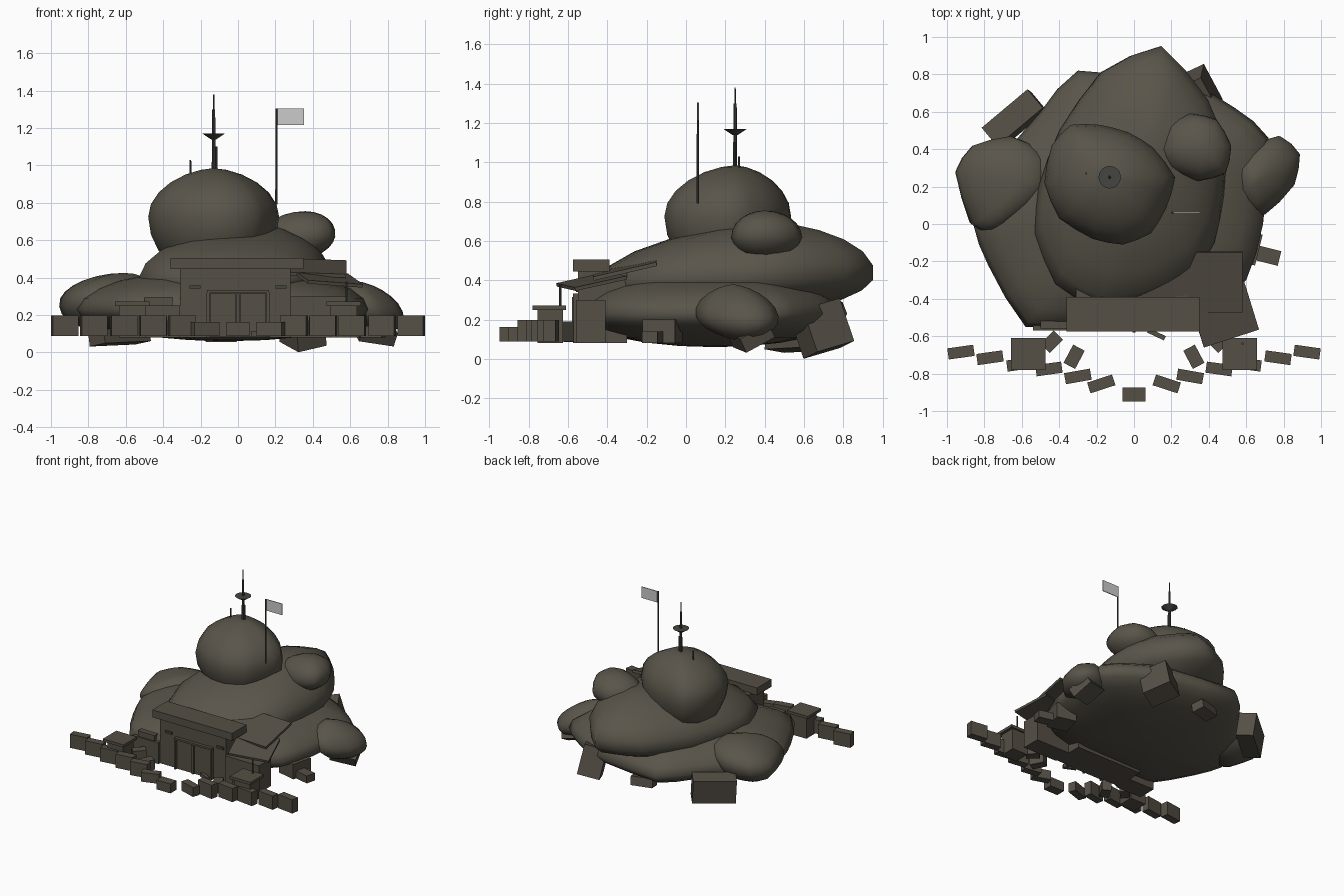
import bpy
import bmesh
from math import radians, sin, cos
from mathutils import Vector, Euler

default_cube = bpy.data.objects.get("Cube")
if default_cube:
    bpy.data.objects.remove(default_cube, do_unlink=True)


def make_material(name, red, green, blue):
    material = bpy.data.materials.new(name)
    material.use_nodes = True
    colour = (red, green, blue, 1)
    material.diffuse_color = colour
    material.node_tree.nodes["Principled BSDF"].inputs["Base Color"].default_value = colour
    return material


ROCK = make_material("brown grey rock", 0.1, 0.09, 0.068)
TIMBER = make_material("dark brown timber", 0.09, 0.078, 0.06)
METAL = make_material("dark metal", 0.06, 0.06, 0.053)
CLOTH = make_material("pale grey cloth", 0.6, 0.6, 0.6)


def finish(name, bm, material, smooth=False):
    """Turn a bmesh into a named, coloured object."""
    bmesh.ops.recalc_face_normals(bm, faces=bm.faces)
    for face in bm.faces:
        face.smooth = smooth
    mesh = bpy.data.meshes.new(name)
    bm.to_mesh(mesh)
    bm.free()
    mesh.materials.append(material)
    obj = bpy.data.objects.new(name, mesh)
    bpy.context.scene.collection.objects.link(obj)
    return obj


def box(name, centre, size, turn=(0, 0, 0), material=TIMBER):
    """Box by centre, full size and rotation in degrees."""
    bm = bmesh.new()
    bmesh.ops.create_cube(bm, size=1)
    bmesh.ops.scale(bm, vec=size, verts=bm.verts)
    obj = finish(name, bm, material)
    obj.location = centre
    obj.rotation_euler = Euler([radians(angle) for angle in turn])
    return obj


def span(name, x_range, y_range, z_range, material=TIMBER):
    """Upright box given by its limits on each axis."""
    limits = (x_range, y_range, z_range)
    return box(name, [(low + high) / 2 for low, high in limits],
               [high - low for low, high in limits], material=material)


def rod(name, x, y, bottom, top, low_radius, high_radius, sides=8, material=METAL):
    """Upright pole or cone."""
    bm = bmesh.new()
    bmesh.ops.create_cone(bm, cap_ends=True, segments=sides, radius1=low_radius,
                          radius2=high_radius, depth=top - bottom)
    obj = finish(name, bm, material)
    obj.location = (x, y, (bottom + top) / 2)
    return obj


def rounded(points):
    """Insert one curved midpoint between each pair of outline points."""
    corners = [Vector(point) for point in points]
    count = len(corners)
    result = []
    for i, here in enumerate(corners):
        before, after, beyond = corners[i - 1], corners[(i + 1) % count], corners[(i + 2) % count]
        result += [here, (here + after) * 0.53 - (before + beyond) * 0.03]
    return result


def boulder(name, outline, apex, low, wide, high, lean=(0, 0), edge=1):
    """Smooth rock: a plan outline shrinking to a leaning axis; a higher edge is sharper."""
    plan = rounded(outline)
    bm = bmesh.new()

    def level(lift):
        middle = Vector(apex) + Vector(lean) * lift
        return middle, wide + lift * (high - wide if lift > 0 else wide - low)

    rings = []
    for angle in range(-75, 76, 15):
        scale = cos(radians(angle)) ** edge
        middle, z = level(sin(radians(angle)))
        rings.append([bm.verts.new((*(middle + (p - Vector(apex)) * scale), z)) for p in plan])
    count = len(plan)
    for lower, upper in zip(rings, rings[1:]):
        for i in range(count):
            j = (i + 1) % count
            bm.faces.new((lower[i], lower[j], upper[j], upper[i]))
    for ring, lift in ((rings[0], -1), (rings[-1], 1)):
        middle, z = level(lift)
        tip = bm.verts.new((*middle, z))
        for i in range(count):
            bm.faces.new((ring[i], ring[(i + 1) % count], tip))
    return finish(name, bm, ROCK, smooth=True)


# Stacked boulders
boulder("base_boulder",
        [(-0.86, 0), (-0.78, -0.22), (-0.58, -0.55), (-0.2, -0.54), (0.3, -0.5), (0.6, -0.3),
         (0.69, 0), (0.72, 0.46), (0.54, 0.62), (0.3, 0.75), (-0.3, 0.82), (-0.5, 0.6), (-0.75, 0.3)],
        (-0.05, 0.15), low=0.06, wide=0.23, high=0.45)
boulder("middle_boulder",
        [(0.14, 0.95), (-0.18, 0.81), (-0.4, 0.5), (-0.51, 0.2), (-0.53, -0.05), (-0.42, -0.32),
         (-0.2, -0.45), (0.05, -0.42), (0.3, -0.3), (0.43, -0.1), (0.48, 0.15), (0.49, 0.4), (0.4, 0.65)],
        (0.06, 0.33), low=0.2, wide=0.4, high=0.695, lean=(0.04, 0.11), edge=1.3)
boulder("summit_boulder",
        [(-0.48, 0.22), (-0.44, 0.42), (-0.34, 0.53), (-0.18, 0.53), (-0.03, 0.49), (0.1, 0.41),
         (0.22, 0.25), (0.17, 0.08), (0.09, -0.05), (-0.06, -0.11), (-0.22, -0.08), (-0.4, 0.03)],
        (-0.13, 0.25), low=0.36, wide=0.725, high=0.985, edge=1.2)
boulder("shoulder_boulder",
        [(0.12, 0.4), (0.18, 0.53), (0.3, 0.59), (0.44, 0.56), (0.52, 0.42), (0.49, 0.27),
         (0.34, 0.23), (0.18, 0.3)],
        (0.34, 0.4), low=0.5, wide=0.62, high=0.755, lean=(0.02, 0))
boulder("right_flank_boulder",
        [(-0.95, 0.28), (-0.86, 0.42), (-0.66, 0.47), (-0.5, 0.39), (-0.46, 0.2), (-0.6, 0.05),
         (-0.77, -0.04), (-0.87, 0)],
        (-0.67, 0.22), low=0.12, wide=0.29, high=0.425, lean=(0.06, 0))
boulder("left_flank_boulder",
        [(0.88, 0.37), (0.85, 0.2), (0.7, 0.05), (0.56, 0.14), (0.54, 0.38), (0.77, 0.47)],
        (0.7, 0.27), low=0.09, wide=0.22, high=0.38, lean=(-0.06, -0.03), edge=1.35)

# Loose blocks wedged around the rock
box("back_left_block", (0.34, 0.69, 0.155), (0.17, 0.22, 0.23), (15, -12, 25))
box("back_right_block", (-0.64, 0.56, 0.14), (0.32, 0.13, 0.19), (-8, -2, 40))
box("left_side_block", (0.59, -0.12, 0.14), (0.16, 0.17, 0.12), (0, 0, -14))
box("left_side_step", (0.72, -0.17, 0.11), (0.12, 0.08, 0.06), (0, 0, -14))
box("left_flank_block", (0.73, 0.33, 0.12), (0.2, 0.17, 0.08), (28, 8, 20))
box("back_small_block", (-0.1, 0.68, 0.1), (0.17, 0.1, 0.07), (10, 0, 15))

# Gatehouse with flat roof
span("gatehouse_wall", (-0.31, 0.28), (-0.55, -0.3), (0.08, 0.45))
span("gatehouse_roof", (-0.36, 0.35), (-0.575, -0.39), (0.445, 0.505))
span("right_wing", (-0.54, -0.31), (-0.57, -0.42), (0.08, 0.25))
span("right_wing_top", (-0.5, -0.35), (-0.56, -0.44), (0.25, 0.295))
span("left_wing", (0.28, 0.58), (-0.56, -0.41), (0.08, 0.3))

# Door leaves, frame and slits
for side, word in ((-1, "right"), (1, "left")):
    box(word + "_door_leaf", (side * 0.08, -0.555, 0.2), (0.14, 0.02, 0.23))
    box(word + "_door_post", (side * 0.16, -0.56, 0.2), (0.015, 0.03, 0.24))
    box(word + "_slit", (side * 0.23, -0.552, 0.35), (0.06, 0.015, 0.018), material=METAL)
box("door_lintel", (0, -0.56, 0.325), (0.33, 0.03, 0.015))
box("door_bar", (0, -0.57, 0.2), (0.015, 0.02, 0.23))
box("fallen_beam", (0.12, -0.59, 0.1), (0.1, 0.025, 0.03), (0, 0, -25))

# Tilted awnings and their post
box("upper_awning", (0.31, -0.31, 0.455), (0.54, 0.33, 0.02), (13, 2, 0))
box("lower_awning", (0.48, -0.48, 0.395), (0.31, 0.28, 0.018), (12, 4, 18))
rod("awning_post", 0.58, -0.64, 0.09, 0.38, 0.006, 0.006)

# Guard huts, scattered blocks and the curved barricade, mirrored
BARRICADE = [(0.925, 0.685, 8), (0.77, 0.715, 8), (0.61, 0.75, 8),
             (0.455, 0.775, 8), (0.3, 0.815, 10), (0.175, 0.855, 18)]
for side, word in ((-1, "right"), (1, "left")):
    x = side * 0.565
    box(word + "_hut", (x, -0.69, 0.165), (0.14, 0.13, 0.17))
    box(word + "_hut_cap", (x, -0.695, 0.26), (0.185, 0.17, 0.022))
    box(word + "_scatter_front", (side * 0.32, -0.71, 0.13), (0.11, 0.07, 0.08), (0, 0, -side * 62))
    box(word + "_scatter_back", (side * 0.44, -0.63, 0.14), (0.1, 0.07, 0.1), (0, 0, -side * 45))
    for number, (across, forward, angle) in enumerate(BARRICADE):
        height = 0.075 if number == 5 else 0.11
        box(f"{word}_barricade_{number}", (side * across, -forward, 0.088 + height / 2),
            (0.14, 0.06, height), (0, 0, -side * angle))
box("centre_barricade", (0, -0.912, 0.126), (0.125, 0.075, 0.075))

# Mast with dish, whip aerial, flag
rod("mast", -0.13, 0.25, 0.94, 1.3, 0.011, 0.008)
rod("mast_tip", -0.13, 0.25, 1.3, 1.38, 0.004, 0.003)
rod("mast_dish", -0.13, 0.25, 1.138, 1.17, 0.012, 0.06, sides=16)
rod("mast_brace", -0.115, 0.25, 0.94, 1.1, 0.005, 0.005)
rod("whip_aerial", -0.255, 0.27, 0.9, 1.03, 0.006, 0.005)
rod("flag_pole", 0.205, 0.06, 0.79, 1.305, 0.006, 0.005)
span("flag", (0.21, 0.352), (0.06, 0.066), (1.215, 1.305), material=CLOTH)
